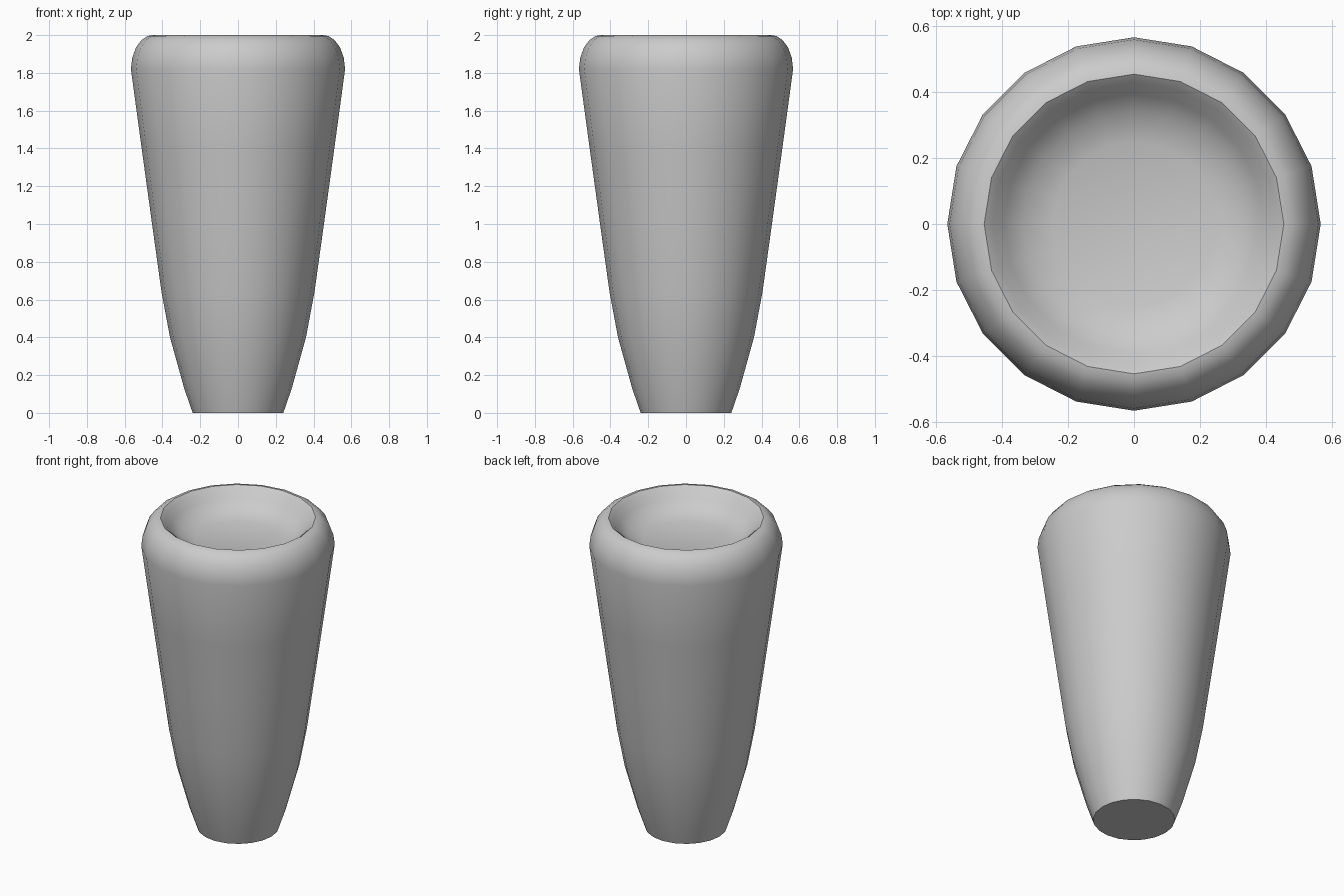
import bpy, bmesh
from math import cos, sin, pi, radians

if "Cube" in bpy.data.objects:
    bpy.data.objects.remove(bpy.data.objects["Cube"])

SIDES = 20

# Lathe profile (radius, height): foot, flared wall, rounded lip, shallow dish
profile = [
    (0.24, 0.0), (0.285, 0.13), (0.36, 0.40), (0.405, 0.64),
    (0.455, 1.0), (0.51, 1.4), (0.567, 1.82),
    (0.56, 1.88), (0.54, 1.935), (0.51, 1.975), (0.48, 1.995), (0.455, 2.0),
    (0.43, 1.98), (0.395, 1.935), (0.34, 1.89), (0.25, 1.86),
]


def lathe(name, points):
    bm = bmesh.new()
    rings = [[bm.verts.new((r * cos(2 * pi * i / SIDES), r * sin(2 * pi * i / SIDES), z))
              for i in range(SIDES)] for r, z in points]
    for low, high in zip(rings, rings[1:]):
        for i in range(SIDES):
            j = (i + 1) % SIDES
            bm.faces.new((low[i], low[j], high[j], high[i]))
    # Flat underside and flat dish floor
    bm.faces.new(rings[0][::-1])
    bm.faces.new(rings[-1])
    mesh = bpy.data.meshes.new(name)
    bm.to_mesh(mesh)
    bm.free()
    obj = bpy.data.objects.new(name, mesh)
    bpy.context.collection.objects.link(obj)
    return obj


# Tapered body with dished top
body = lathe("tapered_body", profile)
bpy.context.view_layer.objects.active = body
body.select_set(True)
bpy.ops.object.shade_smooth_by_angle(angle=radians(50))
